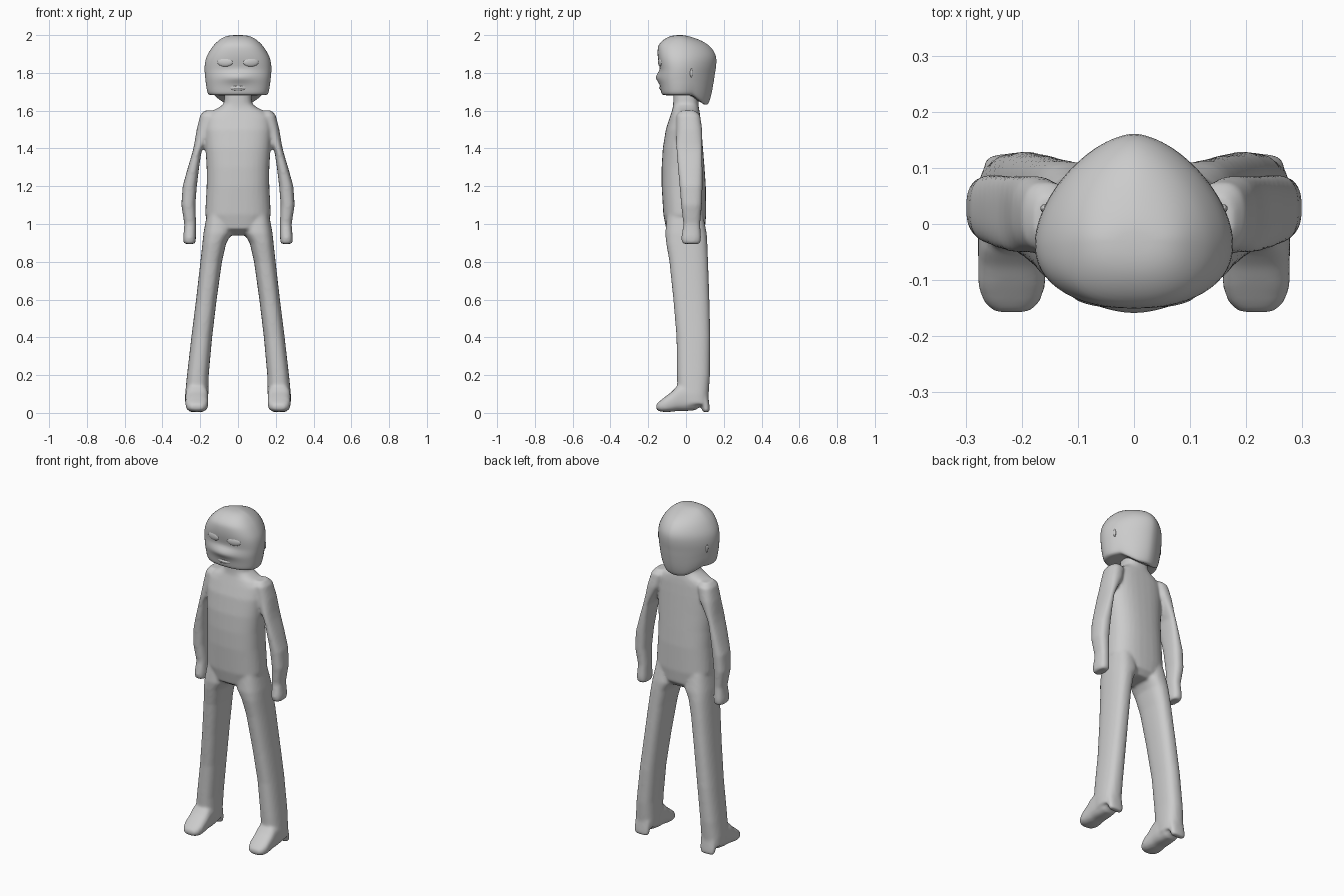
import bpy, bmesh, math

grey = bpy.data.materials.new("plain grey")
grey.diffuse_color = (0.6, 0.6, 0.6, 1)


def power(v, p):
    return math.copysign(abs(v) ** p, v)


def oval(n, exp=2.4):
    """Unit superellipse points."""
    for i in range(n):
        a = 2 * math.pi * i / n
        yield power(math.cos(a), 2 / exp), power(math.sin(a), 2 / exp)


def loft(bm, rings, cap=True):
    """Skin a list of point rings and close both ends."""
    vs = [[bm.verts.new(p) for p in r] for r in rings]
    n = len(vs[0])
    for a, b in zip(vs, vs[1:]):
        for i in range(n):
            bm.faces.new((a[i], a[(i + 1) % n], b[(i + 1) % n], b[i]))
    if cap:
        bm.faces.new(vs[0])
        bm.faces.new(vs[-1])


def box_ring(z, x0, x1, y0, y1, s=1, exp=2.5):
    return [(s * ((x0 + x1) / 2 + (x1 - x0) / 2 * u), (y0 + y1) / 2 + (y1 - y0) / 2 * v, z)
            for u, v in oval(32, exp)]


def finish(bm, name):
    bmesh.ops.recalc_face_normals(bm, faces=bm.faces)
    for f in bm.faces:
        f.smooth = True
    me = bpy.data.meshes.new(name)
    bm.to_mesh(me)
    bm.free()
    me.materials.append(grey)
    ob = bpy.data.objects.new(name, me)
    bpy.context.collection.objects.link(ob)
    return ob


# Body: torso, limbs and feet lofted, then fused by a remesh
bm = bmesh.new()
torso = [(.94, .09, -.05, .07), (.975, .15, -.105, .10), (1.05, .174, -.12, .107), (1.2, .166, -.129, .105),
         (1.3, .166, -.129, .098), (1.4, .172, -.123, .09), (1.5, .178, -.107, .082),
         (1.565, .172, -.086, .076), (1.595, .145, -.076, .072), (1.615, .105, -.07, .068),
         (1.635, .076, -.068, .066), (1.73, .066, -.066, .064)]
loft(bm, [box_ring(z, -h, h, a, b) for z, h, a, b in torso])

arm = [(1.60, .12, .178, -.03, .05), (1.575, .11, .20, -.05, .075), (1.5, .13, .219, -.05, .086),
       (1.42, .175, .232, -.052, .087), (1.38, .194, .241, -.05, .087), (1.3, .206, .265, -.044, .088),
       (1.2, .218, .293, -.034, .088), (1.1, .226, .300, -.026, .084), (1.0, .222, .284, -.014, .075),
       (.97, .223, .286, -.018, .077), (.93, .223, .290, -.025, .080), (.905, .224, .289, -.023, .078),
       (.895, .230, .282, -.015, .07)]
leg = [(1.05, .03, .165, -.10, .09), (.95, .032, .183, -.110, .110), (.9, .062, .188, -.105, .113),
       (.8, .085, .199, -.088, .117), (.6, .113, .222, -.067, .124), (.4, .137, .247, -.050, .129),
       (.2, .155, .270, -.048, .127), (.1, .157, .280, -.045, .120), (.045, .16, .280, -.03, .118)]
# Foot sections run from back to toe: y, bottom, top, half width
foot = [(.075, .035, .12, .045), (.05, .014, .15, .054), (0, .010, .16, .060), (-.045, .010, .145, .060),
        (-.075, .006, .112, .060), (-.11, .004, .086, .060), (-.14, .008, .062, .050), (-.158, .018, .045, .03)]
heel = [(.09, .17, .265, .07, .118), (.04, .172, .268, .082, .124), (.015, .175, .265, .086, .126),
        (.004, .18, .258, .09, .122)]
for s in (-1, 1):
    for part in (arm, leg, heel):
        loft(bm, [box_ring(*r, s=s) for r in part])
    loft(bm, [[(s * .218 + h * u, y, (lo + hi) / 2 + (hi - lo) / 2 * v) for u, v in oval(32, 2.8)]
              for y, lo, hi, h in foot])
body = finish(bm, "body")
rm = body.modifiers.new("fuse", 'REMESH')
rm.mode = 'VOXEL'
rm.voxel_size = 0.008
rm.use_smooth_shade = True
sm = body.modifiers.new("blend", 'SMOOTH')
sm.factor = 0.5
sm.iterations = 8

# Head: z, half width, front y, back y, nose push
head = [(1.683, .10, -.09, .07, 0), (1.68, .15, -.122, .108, 0), (1.69, .161, -.131, .120, 0),
        (1.715, .166, -.134, .132, 0), (1.74, .170, -.138, .140, .002), (1.76, .172, -.142, .145, .012),
        (1.775, .174, -.143, .149, .018), (1.795, .176, -.142, .153, .012), (1.815, .177, -.140, .157, -.002),
        (1.835, .177, -.143, .160, -.003), (1.87, .173, -.148, .163, 0), (1.90, .160, -.151, .157, 0),
        (1.93, .142, -.150, .138, 0), (1.95, .126, -.145, .117, 0), (1.97, .105, -.127, .085, 0),
        (1.985, .085, -.105, .045, 0), (1.996, .06, -.08, .01, 0), (2.0, .03, -.05, -.015, 0)]
rings = []
for z, h, yf, yb, nose in head:
    ring = []
    for i in range(64):
        a = 2 * math.pi * i / 64
        c, s = math.cos(a), math.sin(a)
        e = 1.65 if s > 0 else 2.5        # pointed back, squarer face
        r = (abs(c) ** e + abs(s) ** e) ** (-1 / e)
        x = h * r * c
        y = -.03 + r * s * (yb + .03 if s > 0 else -.03 - yf)
        if s < 0:
            y -= nose * math.exp(-(x / .075) ** 2)
        # nape hangs lower at the back
        drop = .055 * min(1, max(0, (y - .035) / .065)) * max(0, min(1, (1.8 - z) / .11))
        ring.append((x, y, z - drop))
    rings.append(ring)
bm = bmesh.new()
loft(bm, rings)
ob = finish(bm, "head")
ob.modifiers.new("round", 'SUBSURF').levels = 1


# Face details: flattened ovals set into the head
def detail(name, loc, size, turn=0):
    bm = bmesh.new()
    bmesh.ops.create_uvsphere(bm, u_segments=24, v_segments=12, radius=1)
    bmesh.ops.scale(bm, vec=size, verts=bm.verts)
    ob = finish(bm, name)
    ob.location = loc
    ob.rotation_euler.z = turn


for s, side in ((-1, "right"), (1, "left")):
    detail(side + "_eye", (s * .068, -.135, 1.857), (.042, .011, .024), s * .18)
    detail(side + "_ear", (s * .160, .028, 1.80), (.007, .007, .024))
detail("mouth", (0, -.130, 1.722), (.046, .010, .017))
detail("teeth", (0, -.132, 1.721), (.034, .011, .009))
